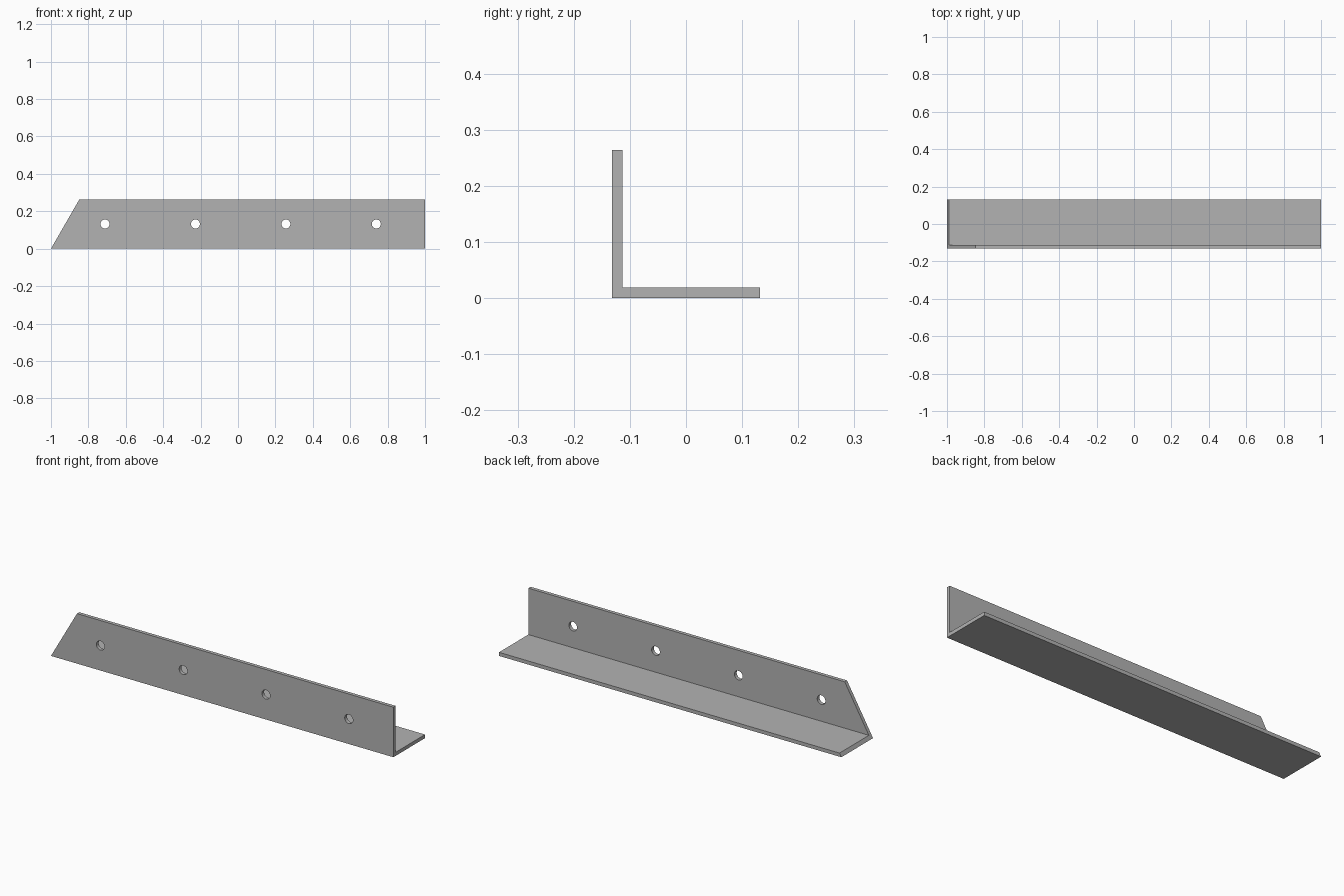
import bpy
import bmesh
from math import pi

HALF_LENGTH = 1.0
SIZE = 0.264        # width of each leg
THICK = 0.019
HALF = SIZE / 2
MITRE = 0.152 / SIZE  # run of the slanted end per unit of height
HOLE_RADIUS = 0.024
HOLE_FIRST, HOLE_STEP, HOLE_COUNT = -0.711, 0.4835, 4

if "Cube" in bpy.data.objects:
    bpy.data.objects.remove(bpy.data.objects["Cube"], do_unlink=True)

# Plain steel grey
steel = bpy.data.materials.new("steel_grey")
steel.use_nodes = True
colour = (0.45, 0.45, 0.45, 1)
steel.diffuse_color = colour
steel.node_tree.nodes["Principled BSDF"].inputs["Base Color"].default_value = colour

# L-shaped section swept along x, with the right end sloped
profile = [(-HALF, 0), (HALF, 0), (HALF, THICK),
           (-HALF + THICK, THICK), (-HALF + THICK, SIZE), (-HALF, SIZE)]
bm = bmesh.new()
slanted = [bm.verts.new((-HALF_LENGTH + z * MITRE, y, z)) for y, z in profile]
square = [bm.verts.new((HALF_LENGTH, y, z)) for y, z in profile]
bm.faces.new(slanted)
bm.faces.new(square)
for i in range(len(profile)):
    j = (i + 1) % len(profile)
    bm.faces.new((slanted[i], slanted[j], square[j], square[i]))
bmesh.ops.recalc_face_normals(bm, faces=bm.faces)
mesh = bpy.data.meshes.new("angle_bar")
bm.to_mesh(mesh)
bm.free()
bar = bpy.data.objects.new("angle_bar", mesh)
bpy.context.collection.objects.link(bar)
mesh.materials.append(steel)

# Row of round bolt holes through the upright leg
for i in range(HOLE_COUNT):
    bpy.ops.mesh.primitive_cylinder_add(
        vertices=32, radius=HOLE_RADIUS, depth=THICK * 4,
        location=(HOLE_FIRST + i * HOLE_STEP, -HALF + THICK / 2, HALF),
        rotation=(pi / 2, 0, 0))
    cutter = bpy.context.object
    cutter.name = "bolt_hole_cutter"
    cutter.hide_render = True
    cutter.data.materials.append(steel)
    cut = bar.modifiers.new("bolt_hole", "BOOLEAN")
    cut.operation = "DIFFERENCE"
    cut.solver = "EXACT"
    cut.object = cutter
    bpy.context.view_layer.objects.active = bar
    bpy.ops.object.modifier_apply(modifier=cut.name)
    bpy.data.objects.remove(cutter, do_unlink=True)

# Smooth hole walls, crisp edges elsewhere
bpy.ops.object.select_all(action="DESELECT")
bar.select_set(True)
bpy.context.view_layer.objects.active = bar
bpy.ops.object.shade_smooth_by_angle(angle=pi / 6)
